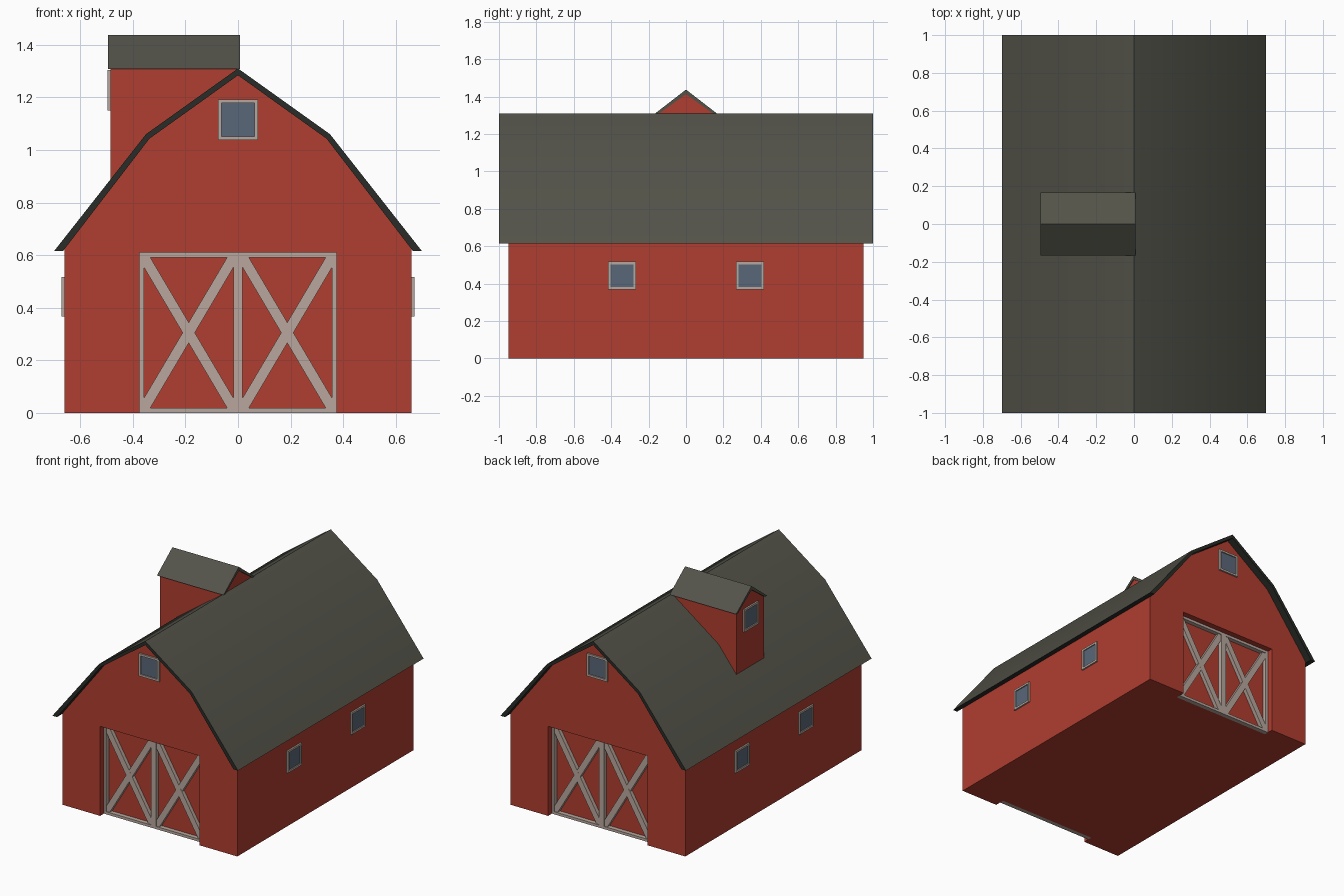
import bpy
import bmesh
import math
from mathutils import Matrix, Vector

if "Cube" in bpy.data.objects:
    bpy.data.objects.remove(bpy.data.objects["Cube"])


def material(name, rgb):
    m = bpy.data.materials.new(name)
    m.diffuse_color = (*rgb, 1)
    m.use_nodes = True
    m.node_tree.nodes["Principled BSDF"].inputs["Base Color"].default_value = m.diffuse_color
    return m


RED = material("barn red", (0.435, 0.047, 0.029))
ROOF = material("roof grey green", (0.087, 0.087, 0.068))
EDGE = material("dark roof edge", (0.022, 0.025, 0.02))
TRIM = material("pale trim", (0.48, 0.39, 0.34))
GLASS = material("window blue", (0.10, 0.135, 0.19))


def finish(name, bm, *mats):
    bmesh.ops.recalc_face_normals(bm, faces=bm.faces)
    me = bpy.data.meshes.new(name)
    bm.to_mesh(me)
    bm.free()
    for m in mats:
        me.materials.append(m)
    ob = bpy.data.objects.new(name, me)
    bpy.context.collection.objects.link(ob)
    return ob


def prism(name, half, axis, a, b, *mats):
    """Extrude a mirrored half profile of (width, z) points along an axis."""
    pts = half + [(-u, z) for u, z in reversed(half) if u > 0]
    bm = bmesh.new()
    place = (lambda u, z: (u, a, z)) if axis == "y" else (lambda u, z: (a, u, z))
    f = bm.faces.new([bm.verts.new(place(u, z)) for u, z in pts])
    new = bmesh.ops.extrude_face_region(bm, geom=[f])["geom"]
    move = Vector((0, b - a, 0) if axis == "y" else (b - a, 0, 0))
    bmesh.ops.translate(bm, vec=move, verts=[v for v in new if isinstance(v, bmesh.types.BMVert)])
    return finish(name, bm, *mats)


def chevron(name, outer, inner, axis, a, b, *mats):
    """Roof shell between an outer and an inner half profile, both ridge to eave."""
    bm = bmesh.new()
    out = [(-u, z) for u, z in reversed(outer)] + outer[1:]
    inn = [(-u, z) for u, z in reversed(inner)] + inner[1:]
    rows = []
    for t in (a, b):
        for line in (out, inn):
            rows.append([bm.verts.new((u, t, z) if axis == "y" else (t, u, z)) for u, z in line])
    oa, ia, ob_, ib = rows
    for p, q in ((oa, ob_), (ia, ib), (oa, ia), (ob_, ib)):
        for i in range(len(p) - 1):
            bm.faces.new((p[i], p[i + 1], q[i + 1], q[i]))
    for i in (0, -1):
        bm.faces.new((oa[i], ia[i], ib[i], ob_[i]))
    return finish(name, bm, *mats)


def boxes(name, items, mat, matrix=Matrix()):
    """Items are (centre, size, tilt about y)."""
    bm = bmesh.new()
    for c, s, tilt in items:
        m = matrix @ Matrix.Translation(c) @ Matrix.Rotation(tilt, 4, "Y") @ Matrix.Diagonal((*s, 1))
        bmesh.ops.create_cube(bm, size=1, matrix=m)
    return finish(name, bm, mat)


def ring(h, v, w, d):
    """Four bars framing a rectangle, sitting in front of local y = 0."""
    return [((s * (h - w / 2), -d / 2, 0), (w, d, 2 * v), 0) for s in (-1, 1)] + \
           [((0, -d / 2, s * (v - w / 2)), (2 * (h - w), d, w), 0) for s in (-1, 1)]


def window(name, pos, turn, half=0.075):
    m = Matrix.Translation(pos) @ Matrix.Rotation(math.radians(turn), 4, "Z")
    boxes(name + "_frame", ring(half, half, 0.014, 0.011), TRIM, m)
    g = 2 * half - 0.026
    boxes(name + "_glass", [((0, -0.002, 0), (g, 0.004, g), 0)], GLASS, m)


# Barn walls with a recessed doorway at each end
walls = prism("barn_walls", [(0.66, 0), (0.66, 0.628), (0.343, 1.05), (0, 1.295)], "y", -0.95, 0.95, RED)
DEPTH = 0.07
cutter = boxes("doorway_cutter", [((0, s * 0.98, 0.255), (0.75, 0.06 + 2 * DEPTH, 0.71), 0)
                                  for s in (-1, 1)], RED)
cutter.hide_render = True
cutter.hide_viewport = True
cutter.display_type = "WIRE"
cut = walls.modifiers.new("doorways", "BOOLEAN")
cut.operation = "DIFFERENCE"
cut.solver = "EXACT"
cut.object = cutter

# Gambrel roof, dark on its ends and underside
roof = chevron("main_roof", [(0, 1.31), (0.35, 1.06), (0.70, 0.615)],
               [(0, 1.284), (0.337, 1.043), (0.666, 0.615)], "y", -1, 1, ROOF, EDGE)
for p in roof.data.polygons:
    p.material_index = 1 if p.normal.z < 0.1 else 0
bpy.context.view_layer.objects.active = roof
roof.select_set(True)
bpy.ops.object.shade_smooth_by_angle(angle=math.radians(30))
roof.select_set(False)

# Double doors with crossed braces at both ends
for label, turn in (("front", 0), ("back", 180)):
    base = Matrix.Rotation(math.radians(turn), 4, "Z") @ Matrix.Translation((0, -0.98 + 0.03 + DEPTH + 0.03, 0))
    base = Matrix.Rotation(math.radians(turn), 4, "Z") @ Matrix.Translation((0, -0.88, 0))
    for side, x in (("left", -0.1875), ("right", 0.1875)):
        leaf = base @ Matrix.Translation((x, 0, 0.305))
        parts = ring(0.1875, 0.305, 0.018, 0.03)
        tilt = math.atan2(0.34, 0.575)
        for k, s in enumerate((-1, 1)):
            parts.append(((0, -0.013, 0), (0.04, 0.026 - 0.001 * k, 0.668), s * tilt))
        boxes(f"{label}_{side}_door_trim", parts, TRIM, leaf)

# Dormer on the left slope
prism("dormer_walls", [(0.15, 0.87), (0.15, 1.312), (0, 1.42)], "x", -0.485, 0.0, RED)
chevron("dormer_roof", [(0, 1.437), (0.167, 1.308)], [(0, 1.412), (0.146, 1.308)],
        "x", -0.495, 0.007, ROOF)

# Windows
window("front_gable_window", (0, -0.95, 1.115), 0, 0.077)
window("back_gable_window", (0, 0.95, 1.115), 180, 0.077)
window("dormer_window", (-0.485, 0, 1.228), -90, 0.077)
for y, tag in ((-0.343, "front"), (0.343, "rear")):
    window(f"right_{tag}_window", (0.66, y, 0.442), 90)
    window(f"left_{tag}_window", (-0.66, y, 0.442), -90)
